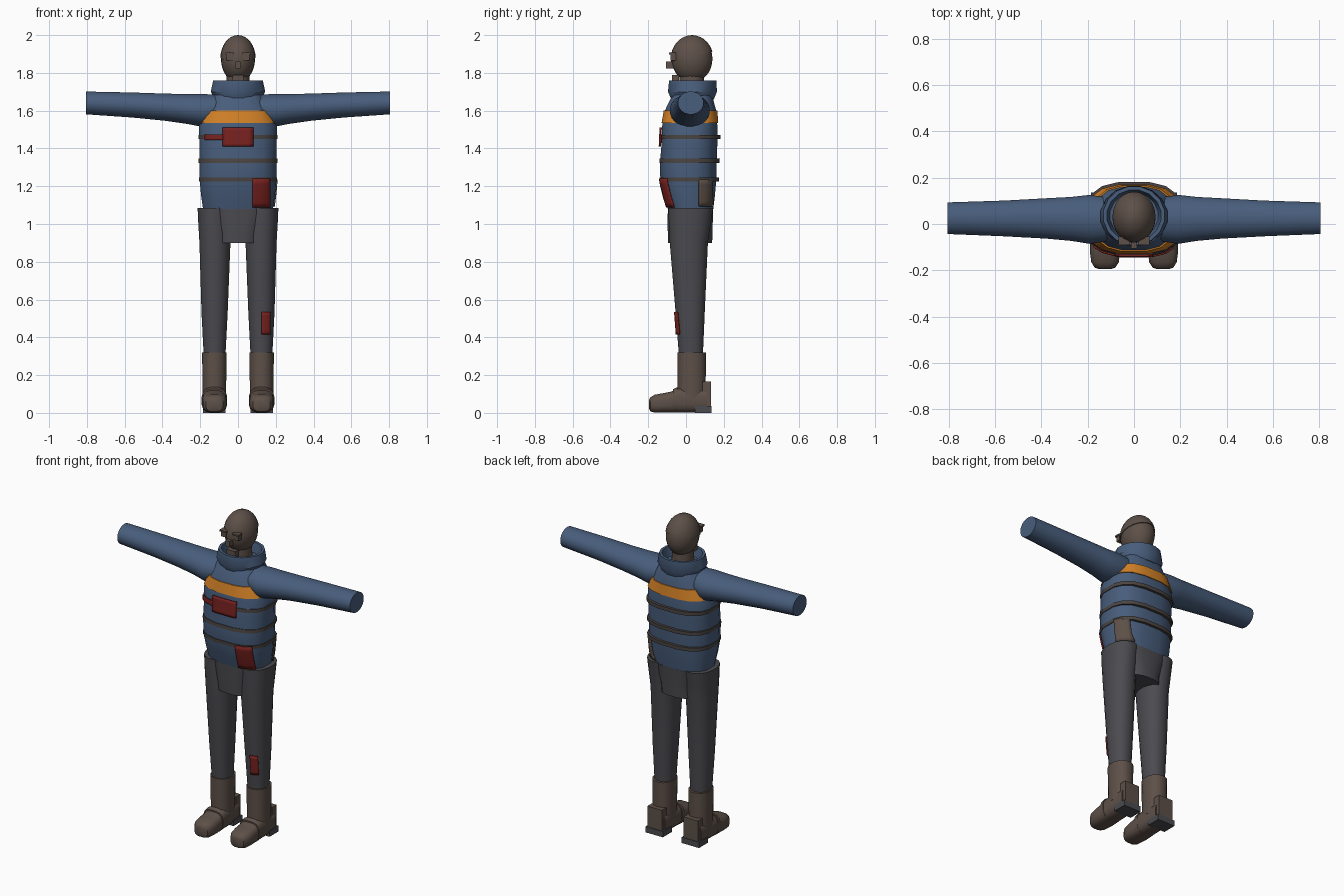
import bpy, bmesh, math
from mathutils import Vector, Matrix
from mathutils.bvhtree import BVHTree

cube = bpy.data.objects.get("Cube")
if cube:
    bpy.data.objects.remove(cube, do_unlink=True)


def material(name, rgb):
    m = bpy.data.materials.new(name)
    m.use_nodes = True
    m.diffuse_color = (*rgb, 1)
    bsdf = next(n for n in m.node_tree.nodes if n.type == 'BSDF_PRINCIPLED')
    bsdf.inputs["Base Color"].default_value = (*rgb, 1)
    return m


BLUE = material("jacket_blue", (0.065, 0.11, 0.2))
GREY = material("trouser_grey", (0.07, 0.07, 0.08))
BROWN = material("leather_brown", (0.11, 0.08, 0.065))
STRAP = material("strap_grey", (0.07, 0.06, 0.056))
ORANGE = material("band_orange", (0.65, 0.22, 0.02))
RED = material("patch_red", (0.19, 0.016, 0.014))


def finish(name, bm, mat, mirror=False, angle=35):
    bmesh.ops.recalc_face_normals(bm, faces=bm.faces)
    mesh = bpy.data.meshes.new(name)
    bm.to_mesh(mesh)
    bm.free()
    mesh.materials.append(mat)
    ob = bpy.data.objects.new(name, mesh)
    bpy.context.collection.objects.link(ob)
    if mirror:
        ob.modifiers.new("Mirror", 'MIRROR').use_mirror_merge = False
    bpy.ops.object.select_all(action='DESELECT')
    ob.select_set(True)
    bpy.context.view_layer.objects.active = ob
    bpy.ops.object.shade_smooth_by_angle(angle=math.radians(angle))
    return ob


def loft(name, sections, mat, axis='z', n=16, power=2.0, mirror=False):
    """Sections are (position, radius a, radius b, centre a, centre b)."""
    bm = bmesh.new()
    rings = []
    for pos, ra, rb, ca, cb in sections:
        ring = []
        for i in range(n):
            t = 2 * math.pi * (i + 0.5) / n
            c, s = math.cos(t), math.sin(t)
            a = ca + ra * math.copysign(abs(c) ** (2 / power), c)
            b = cb + rb * math.copysign(abs(s) ** (2 / power), s)
            co = {'x': (pos, a, b), 'y': (a, pos, b), 'z': (a, b, pos)}[axis]
            ring.append(bm.verts.new(co))
        rings.append(ring)
    for r0, r1 in zip(rings, rings[1:]):
        for i in range(n):
            j = (i + 1) % n
            bm.faces.new((r0[i], r0[j], r1[j], r1[i]))
    bm.faces.new(rings[0])
    bm.faces.new(rings[-1])
    return finish(name, bm, mat, mirror)


def box(name, centre, size, mat, mirror=False):
    bm = bmesh.new()
    mx = Matrix.Translation(centre) @ Matrix.Diagonal((*size, 1))
    bmesh.ops.create_cube(bm, size=1, matrix=mx)
    return finish(name, bm, mat, mirror)


def patch(name, target, direction, u_range, z_range, mat, lift=0.007):
    """Thin plate that follows the surface of the target."""
    src = bmesh.new()
    src.from_mesh(target.data)
    tree = BVHTree.FromBMesh(src)
    src.free()
    d = Vector(direction)
    right = Vector((d.y, -d.x, 0))
    bm = bmesh.new()
    n = 6
    grid = []
    for k in range(n + 1):
        for i in range(n + 1):
            u = u_range[0] + (u_range[1] - u_range[0]) * i / n
            z = z_range[0] + (z_range[1] - z_range[0]) * k / n
            hit = tree.ray_cast(right * u + Vector((0, 0, z)) - d, d)
            if hit[0] is None:
                bm.free()
                return
            grid.append(bm.verts.new(hit[0] + hit[1] * lift))
    for k in range(n):
        for i in range(n):
            a = k * (n + 1) + i
            bm.faces.new((grid[a], grid[a + 1], grid[a + n + 2], grid[a + n + 1]))
    ob = finish(name, bm, mat)
    solid = ob.modifiers.new("Thickness", 'SOLIDIFY')
    solid.thickness = 0.008
    solid.offset = 0


# Jacket body
TORSO = [(1.08, .188, .122, 0, .024), (1.15, .198, .137, 0, .018),
         (1.23, .206, .15, 0, .012), (1.32, .207, .152, 0, .012),
         (1.42, .207, .15, 0, .018), (1.52, .21, .148, 0, .02),
         (1.60, .172, .138, 0, .024), (1.66, .145, .115, 0, .03),
         (1.70, .12, .1, 0, .035)]
torso = loft("jacket_body", TORSO, BLUE, power=2.7)


def around_torso(name, z0, z1, grow, mat, back=0.0):
    def at(z):
        for p, q in zip(TORSO, TORSO[1:]):
            if z <= q[0]:
                f = (z - p[0]) / (q[0] - p[0])
                _, a, b, _, c = [v + (w - v) * f for v, w in zip(p, q)]
                return (z, a + grow, b + grow + back, 0, c + back)
    loft(name, [at(z0), at(z1)], mat, power=2.7)


around_torso("chest_band", 1.535, 1.60, .006, ORANGE)
for label, z in (("upper", 1.46), ("middle", 1.335), ("lower", 1.235)):
    around_torso(label + "_strap", z - .011, z + .011, .004, STRAP, back=.006)

# Patches on the jacket
FRONT = (0, 1, 0)
patch("chest_patch", torso, FRONT, (-.08, .08), (1.41, 1.51), RED, .01)
patch("chest_patch_strip", torso, FRONT, (-.17, -.075), (1.445, 1.473), RED, .01)
patch("hem_patch", torso, FRONT, (.075, .165), (1.09, 1.24), RED)
patch("hip_patch", torso, (-1, 0, 0), (.065, .135), (1.095, 1.235), BROWN)

# Sleeves, open collar and neck
loft("sleeve", [(.08, .09, .075, .02, 1.61), (.19, .107, .088, .02, 1.601),
                (.27, .096, .08, .022, 1.609), (.38, .088, .073, .024, 1.618),
                (.56, .078, .067, .024, 1.63), (.805, .069, .061, .025, 1.641)],
     BLUE, 'x', n=20, mirror=True)
loft("collar", [(1.66, .125, .115, 0, .035), (1.70, .147, .132, 0, .034),
                (1.76, .134, .128, 0, .036), (1.76, .118, .112, 0, .036),
                (1.70, .105, .1, 0, .036)], BLUE)
loft("neck", [(1.66, .065, .068, 0, .03), (1.80, .06, .065, 0, .03)], BROWN)


# Head with a close cap over the crown
def skull(name, scale, cut=False):
    bm = bmesh.new()
    mx = Matrix.Translation((0, .032, 1.874)) @ Matrix.Diagonal((*scale, 1))
    bmesh.ops.create_uvsphere(bm, u_segments=24, v_segments=16, radius=1, matrix=mx)
    if cut:
        bmesh.ops.bisect_plane(bm, geom=bm.verts[:] + bm.edges[:] + bm.faces[:],
                               plane_co=(0, .032, 1.885), plane_no=(0, .25, -1),
                               clear_outer=True)
        edges = [e for e in bm.edges if e.is_boundary]
        bmesh.ops.holes_fill(bm, edges=edges)
    finish(name, bm, BROWN)


skull("head", (.09, .108, .124))
skull("crown_cap", (.094, .113, .126), True)

# Face details
box("eye", (.043, -.068, 1.882), (.036, .03, .032), BROWN, True)
box("brow", (.043, -.072, 1.902), (.046, .036, .01), BROWN, True)
box("nose", (0, -.085, 1.842), (.028, .04, .036), BROWN)
box("mouth", (0, -.055, 1.768), (.06, .036, .04), BROWN)

# Trousers
loft("hips", [(.90, .115, .118, 0, .022), (.95, .12, .12, 0, .022),
              (1.0, .138, .121, 0, .022), (1.08, .195, .122, 0, .024)],
     GREY, power=2.8)
leg = loft("trouser_leg", [(.30, .058, .064, .124, .026), (.53, .07, .078, .124, .022),
                           (.90, .083, .102, .122, .015), (1.0, .087, .112, .124, .02),
                           (1.085, .09, .12, .125, .025)],
           GREY, n=20, power=2.2, mirror=True)
patch("shin_patch", leg, FRONT, (.125, .167), (.415, .535), RED, .004)

# Boots
loft("boot_shaft", [(.08, .062, .074, .125, .03), (.32, .066, .077, .125, .03)],
     BROWN, n=20, power=2.2, mirror=True)
loft("boot_foot", [(-.195, .025, .025, .125, .045), (-.188, .045, .038, .125, .045),
                   (-.165, .06, .048, .125, .049), (-.12, .066, .052, .125, .053),
                   (-.08, .065, .056, .125, .057), (-.04, .064, .066, .125, .067),
                   (.11, .058, .066, .125, .067)],
     BROWN, 'y', power=3, mirror=True)
loft("boot_band", [(-.068, .068, .063, .125, .064), (-.045, .067, .068, .125, .069)],
     BROWN, 'y', power=3, mirror=True)
box("heel_counter", (.125, .11, .1), (.1, .045, .13), BROWN, True)
box("heel_block", (.125, .092, .018), (.12, .088, .036), GREY, True)
